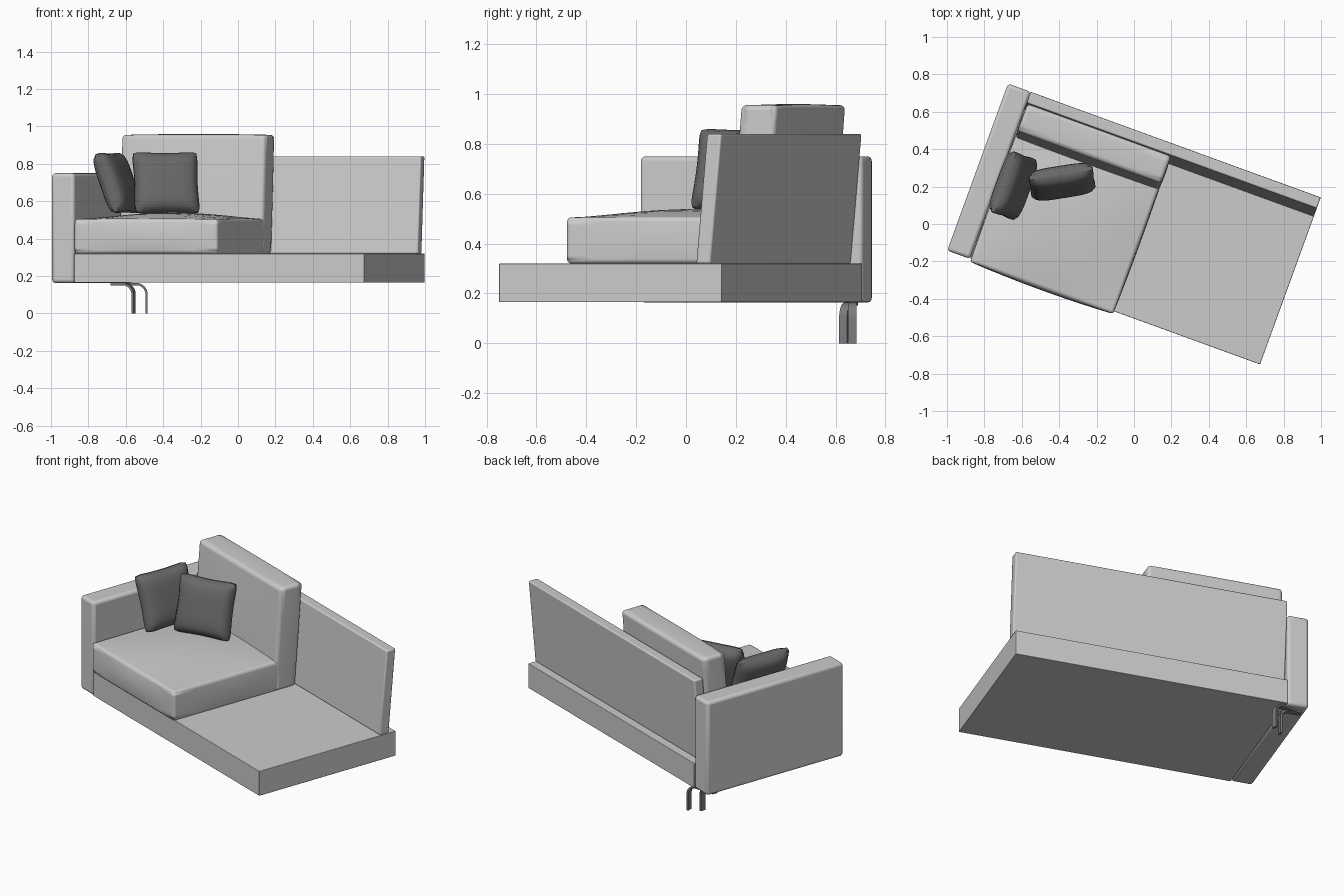
import bpy, bmesh, math
from mathutils import Matrix, Vector

cube = bpy.data.objects.get("Cube")
if cube:
    bpy.data.objects.remove(cube, do_unlink=True)

TURN = Matrix.Rotation(math.radians(-20), 4, 'Z')   # the whole sofa is turned


def material(name, value):
    m = bpy.data.materials.new(name)
    m.use_nodes = True
    col = (value, value, value, 1)
    m.diffuse_color = col
    m.node_tree.nodes["Principled BSDF"].inputs["Base Color"].default_value = col
    return m


fabric = material("light grey fabric", 0.60)
dark_fabric = material("dark grey fabric", 0.14)
metal = material("dark metal", 0.20)


def finish(name, bm, mat, matrix, bevel=0.0, segments=3):
    bmesh.ops.recalc_face_normals(bm, faces=bm.faces)
    mesh = bpy.data.meshes.new(name)
    bm.to_mesh(mesh)
    bm.free()
    mesh.materials.append(mat)
    ob = bpy.data.objects.new(name, mesh)
    bpy.context.collection.objects.link(ob)
    ob.matrix_world = matrix
    if bevel:
        mod = ob.modifiers.new("soft edges", 'BEVEL')
        mod.width = bevel
        mod.segments = segments
        mod.limit_method = 'ANGLE'
        mod.angle_limit = math.radians(50)
    bpy.ops.object.select_all(action='DESELECT')
    ob.select_set(True)
    bpy.context.view_layer.objects.active = ob
    bpy.ops.object.shade_smooth_by_angle(angle=math.radians(40))
    return ob


def unit_block(cuts=0):
    bm = bmesh.new()
    bmesh.ops.create_cube(bm, size=2)
    if cuts:
        bmesh.ops.subdivide_edges(bm, edges=bm.edges[:], cuts=cuts, use_grid_fill=True)
    return bm


def block(name, x, y, z, bevel, lean=0, cuts=0, bulge=(0, 0, 0), segments=3):
    """Box between the given ranges; lean shifts its top back, bulge swells its faces."""
    bm = unit_block(cuts)
    ranges = (x, y, z)
    for v in bm.verts:
        c = v.co.copy()
        for i, (lo, hi) in enumerate(ranges):
            a, b = c[(i + 1) % 3], c[(i + 2) % 3]
            swell = bulge[i] * (1 - a * a) * (1 - b * b)
            if i == 2 and c.z < 0:
                swell = 0
            v.co[i] = (lo + hi) / 2 + c[i] * ((hi - lo) / 2 + swell)
        v.co.y += lean * (c.z + 1) / 2
    return finish(name, bm, fabric, TURN, bevel, segments)


# Frame
block("base", (-0.76, 0.89), (-0.475, 0.475), (0.165, 0.32), 0.003)
block("armrest", (-0.89, -0.76), (-0.475, 0.475), (0.163, 0.75), 0.018)
block("backrest", (-0.76, 0.89), (0.366, 0.428), (0.32, 0.84), 0.008, lean=0.047)

# Upholstered cushions
block("seat_cushion", (-0.755, 0.06), (-0.49, 0.35), (0.32, 0.505), 0.028,
      cuts=11, bulge=(0.006, 0.012, 0.034), segments=4)
block("back_cushion", (-0.755, 0.062), (0.205, 0.36), (0.32, 0.955), 0.035,
      lean=0.05, cuts=7, bulge=(0.004, 0.006, 0.005), segments=4)


# Loose pillows
def pillow(name, centre, yaw, lean):
    bm = unit_block(cuts=15)
    for v in bm.verts:
        x, y, z = v.co
        puff = max(0, (1 - x ** 4) * (1 - z ** 4)) ** 0.5
        v.co.x = 0.178 * x * (1 - 0.05 * (1 - z * z)) * (1 - 0.05 * z ** 8)
        v.co.z = 0.172 * z * (1 - 0.05 * (1 - x * x)) * (1 - 0.05 * x ** 8)
        v.co.y = y * (0.012 + 0.05 * puff)
    turn = Matrix.Rotation(math.radians(yaw), 4, 'Z') @ Matrix.Rotation(math.radians(-lean), 4, 'X')
    finish(name, bm, dark_fabric, Matrix.Translation(centre) @ turn, 0.008, 2)


pillow("front_pillow", (-0.385, 0.225, 0.698), 9, 17)
pillow("side_pillow", (-0.645, 0.205, 0.698), 70, 20)


# Bent strip leg, running out under the armrest and curving down to the floor
def leg(name, start, yaw, reach, width=0.034, thick=0.012, top=0.163, radius=0.06):
    def outline(inset):
        r = radius - inset
        pts = [(0, top - inset)]
        for i in range(9):
            a = math.pi / 2 * (1 - i / 8)
            pts.append((reach - radius + r * math.cos(a), top - radius + r * math.sin(a)))
        return pts + [(reach - inset, 0)]

    bm = bmesh.new()
    ring = outline(0), outline(thick)
    rows = [[bm.verts.new((px, s * width / 2, pz)) for px, pz in pts]
            for pts, s in ((ring[0], -1), (ring[0], 1), (ring[1], 1), (ring[1], -1))]
    for k in range(4):
        a, b = rows[k], rows[(k + 1) % 4]
        for i in range(len(a) - 1):
            bm.faces.new((a[i], a[i + 1], b[i + 1], b[i]))
    for end in (0, -1):
        bm.faces.new([row[end] for row in rows])
    place = Matrix.Translation(Vector(start)) @ Matrix.Rotation(math.radians(yaw), 4, 'Z')
    finish(name, bm, metal, place)


leg("rear_leg_long", (-0.67, 0.668, 0), 0, 0.187)
leg("rear_leg_short", (-0.675, 0.675, 0), -20, 0.13)
